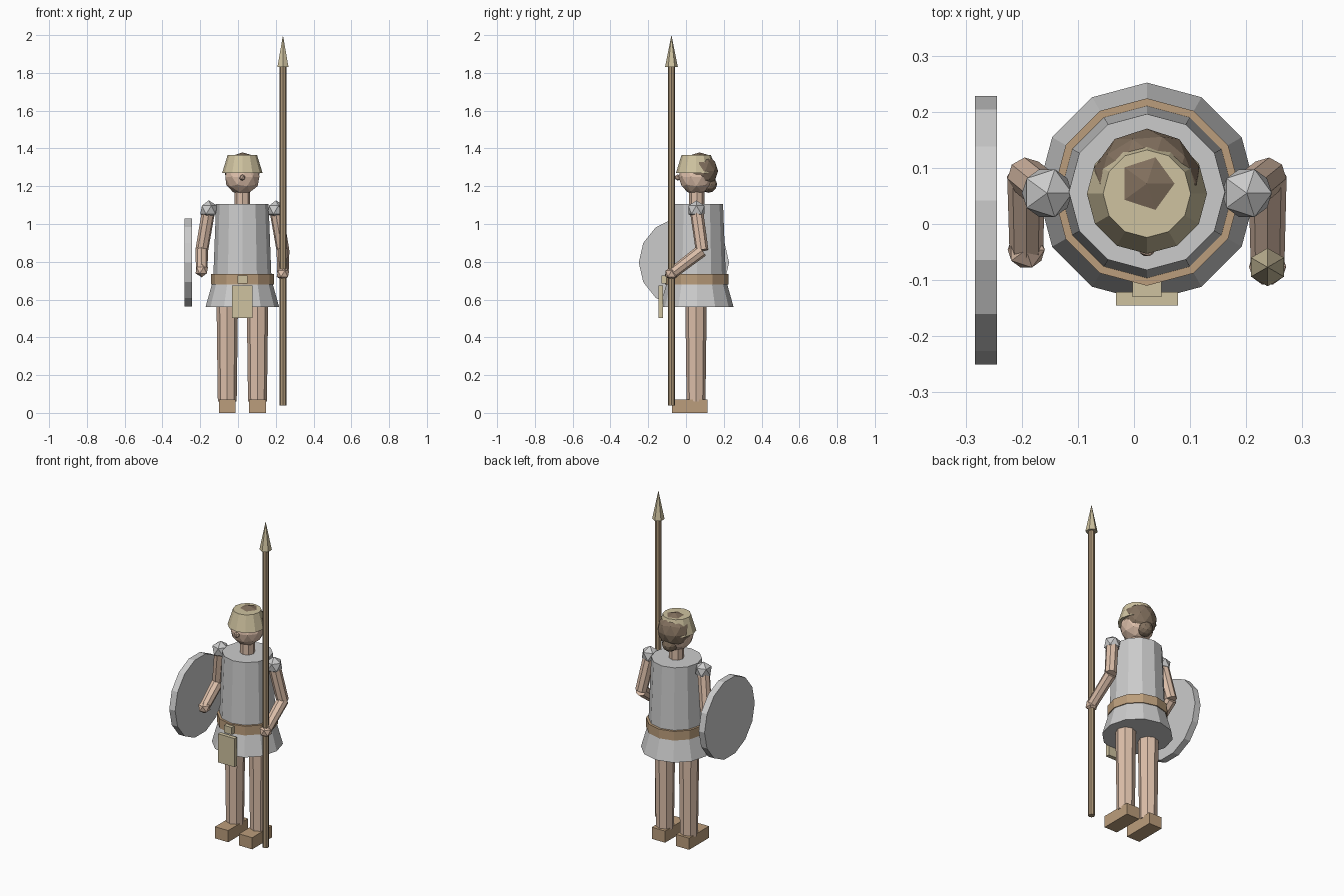
import bpy
from mathutils import Vector

if "Cube" in bpy.data.objects:
    bpy.data.objects.remove(bpy.data.objects["Cube"])

CX, CY = 0.023, 0.057  # body axis


def make_mat(name, rgb):
    m = bpy.data.materials.new(name)
    m.diffuse_color = (*rgb, 1)
    m.use_nodes = True
    m.node_tree.nodes["Principled BSDF"].inputs["Base Color"].default_value = m.diffuse_color
    return m


SKIN = make_mat("skin", (0.72, 0.52, 0.40))
HAIR = make_mat("hair", (0.22, 0.16, 0.11))
LEATHER = make_mat("leather", (0.50, 0.34, 0.20))
WOOD = make_mat("wood", (0.42, 0.31, 0.19))
BRONZE = make_mat("bronze", (0.62, 0.54, 0.35))


def finish(name, mat):
    ob = bpy.context.object
    ob.name = name
    if mat:
        ob.data.materials.append(mat)
    return ob


def tube(name, a, b, r1, r2, sides, mat=None):
    """Flat-sided cylinder or cone from point a to point b."""
    a, b = Vector(a), Vector(b)
    d = b - a
    bpy.ops.mesh.primitive_cone_add(vertices=sides, radius1=r1, radius2=r2,
                                    depth=d.length, location=(a + b) / 2)
    ob = finish(name, mat)
    if d.x or d.y:
        ob.rotation_euler = d.to_track_quat('Z', 'Y').to_euler()
    return ob


def upright(name, z1, z2, r1, r2, sides, mat=None, x=CX, y=CY):
    return tube(name, (x, y, z1), (x, y, z2), r1, r2, sides, mat)


def ball(name, loc, r, sub, mat=None):
    bpy.ops.mesh.primitive_ico_sphere_add(subdivisions=sub, radius=r, location=loc)
    return finish(name, mat)


def box(name, x, y, z, mat):
    """Box from (min, max) pairs."""
    bpy.ops.mesh.primitive_cube_add(size=1, location=[sum(p) / 2 for p in (x, y, z)])
    ob = finish(name, mat)
    ob.scale = [p[1] - p[0] for p in (x, y, z)]
    return ob


# tunic, skirt, belt
upright("tunic", 0.69, 1.105, 0.155, 0.139, 12)
upright("skirt", 0.56, 0.71, 0.195, 0.153, 12)
upright("belt", 0.68, 0.735, 0.167, 0.167, 12, LEATHER)
box("buckle", (CX - 0.026, CX + 0.026), (-0.13, -0.09), (0.685, 0.728), BRONZE)
box("front_flap", (CX - 0.055, CX + 0.055), (-0.145, -0.121), (0.503, 0.675), BRONZE)

# head, hair, cap
upright("neck", 1.09, 1.19, 0.041, 0.041, 8, SKIN)
ball("head", (CX, CY - 0.002, 1.25), 0.095, 2, SKIN)
ball("nose", (CX, -0.043, 1.246), 0.017, 1, SKIN)
ball("hair", (CX, 0.072, 1.281), 0.098, 2, HAIR)
ball("hair_bun", (CX, 0.12, 1.21), 0.045, 2, HAIR)
upright("cap", 1.27, 1.365, 0.107, 0.078, 12, BRONZE, y=0.054)

# limbs on both sides
for side, s, hand in (("right", -1, (-0.192, -0.046, 0.755)),
                      ("left", 1, (0.238, -0.076, 0.737))):
    shoulder = (CX + s * 0.178, 0.055, 1.075)
    elbow = (CX + s * 0.215, 0.085, 0.86)
    ball(side + "_shoulder_guard", shoulder, 0.05, 1)
    tube(side + "_upper_arm", shoulder, elbow, 0.035, 0.034, 8, SKIN)
    tube(side + "_forearm", elbow, hand, 0.034, 0.03, 8, SKIN)
    ball(side + "_hand", hand, 0.037, 1, SKIN)
    x = CX + s * 0.08
    upright(side + "_leg", 0.06, 0.60, 0.05, 0.057, 8, SKIN, x=x, y=0.053)
    box(side + "_foot", (x - 0.044, x + 0.044), (-0.075, 0.115), (0, 0.07), LEATHER)

# spear
upright("spear_shaft", 0.04, 1.84, 0.018, 0.018, 8, WOOD, x=0.238, y=-0.077)
upright("spear_tip", 1.83, 2.0, 0.034, 0, 6, BRONZE, x=0.238, y=-0.077)

# shield disc, corner pointing to the front
shield = tube("shield", (-0.283, -0.011, 0.796), (-0.244, -0.011, 0.796), 0.239, 0.239, 14)
shield.rotation_euler = (0, 1.570796, 0)
